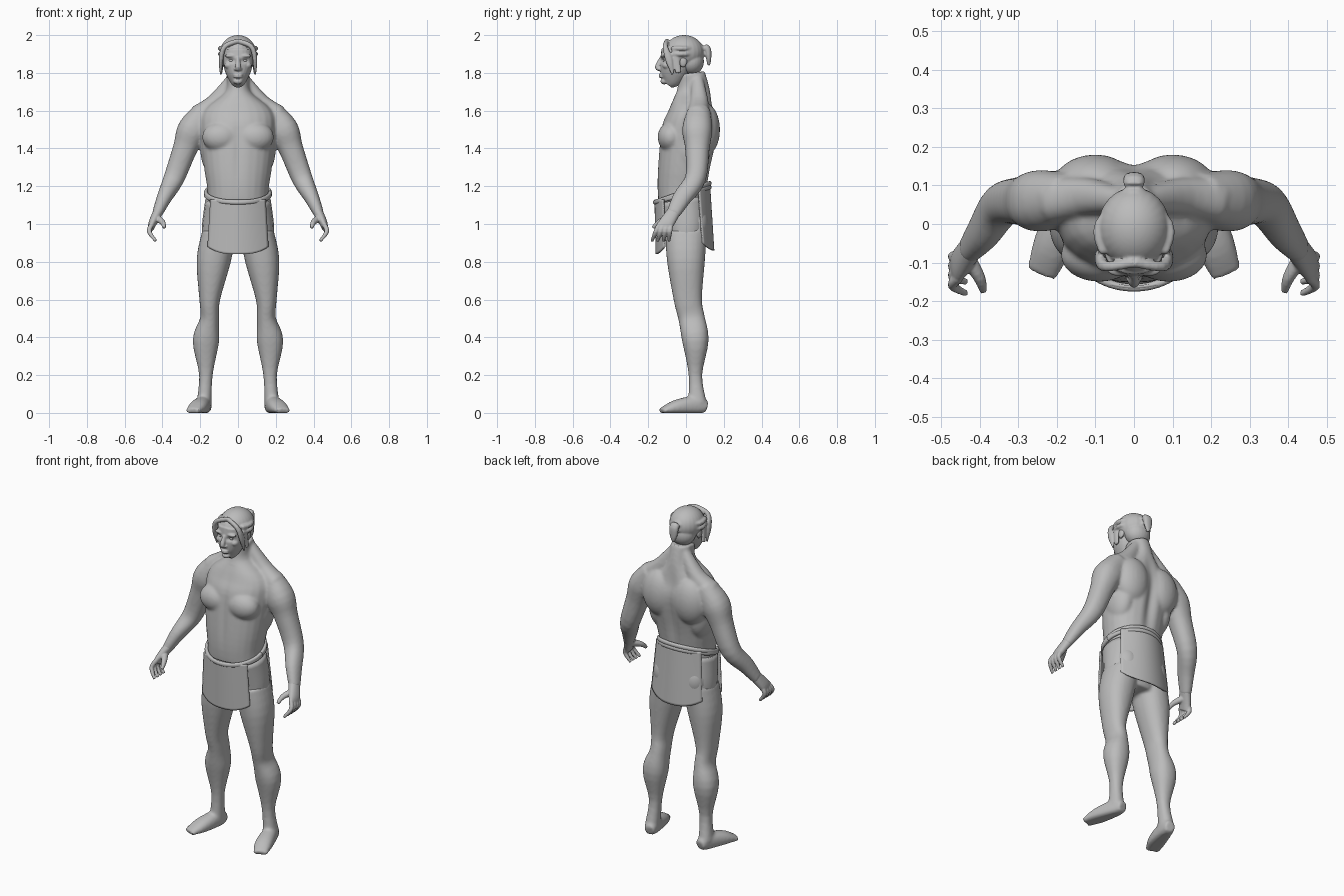
import bpy, bmesh, math
from mathutils import Vector, Matrix

cube = bpy.data.objects.get("Cube")
if cube:
    bpy.data.objects.remove(cube, do_unlink=True)

shade = (.5, .5, .5, 1)
grey = bpy.data.materials.new("plain_grey")
grey.use_nodes = True
grey.diffuse_color = shade
grey.node_tree.nodes["Principled BSDF"].inputs["Base Color"].default_value = shade

SIDES = {"left": 1, "right": -1}
FORWARD, UP = Vector((0, 1, 0)), Vector((0, 0, 1))
RING, STEPS = 24, 4


def rounded(value):
    """Slightly squared circle coordinate."""
    return math.copysign(abs(value) ** .9, value)


def refine(stations):
    """Smooth spline through stations of position and two radii."""
    rows = [Vector((*st[:4], st[-1])) for st in stations]
    rows = [rows[0], *rows, rows[-1]]
    result = []
    for before, start, end, after in zip(rows, rows[1:], rows[2:], rows[3:]):
        for step in range(STEPS):
            t = step / STEPS
            bend = (end - before) * (1 - t) - (after - start) * t
            ease = t * t * (3 - 2 * t)
            result.append(start.lerp(end, ease) + bend * (t * (1 - t) / 2))
    return result + [rows[-1]]


def tube(bm, stations, side=1, across=FORWARD):
    """Loft elliptical rings along (x, y, z, radius, second radius)."""
    rows = refine(stations)
    centres = [Vector((row[0] * side, row[1], row[2])) for row in rows]
    last = len(rows) - 1
    rings, faces = [], []
    for i, (row, centre) in enumerate(zip(rows, centres)):
        along = (centres[min(i + 1, last)] - centres[max(i - 1, 0)]).normalized()
        wide = along.cross(across).normalized()
        deep = wide.cross(along).normalized()
        angles = [math.tau * k / RING for k in range(RING)]
        rings.append([bm.verts.new(centre + wide * row[3] * rounded(math.cos(angle))
                                   + deep * row[4] * rounded(math.sin(angle)))
                      for angle in angles])
    for low, high in zip(rings, rings[1:]):
        for k in range(RING):
            faces.append(bm.faces.new((low[k - 1], low[k], high[k], high[k - 1])))
    faces += [bm.faces.new(rings[0]), bm.faces.new(rings[-1])]
    bmesh.ops.recalc_face_normals(bm, faces=faces)


def ball(bm, centre, radii, side=1):
    x, y, z = centre
    matrix = Matrix.Translation((x * side, y, z)) @ Matrix.Diagonal((*radii, 1))
    bmesh.ops.create_uvsphere(bm, u_segments=RING, v_segments=RING, radius=1, matrix=matrix)


def finish(bm, name, voxel=None, smooth=3, sculpt=None, thickness=None):
    """Make an object, optionally fused, sculpted by a rule or thickened."""
    mesh = bpy.data.meshes.new(name)
    bm.to_mesh(mesh)
    bm.free()
    obj = bpy.data.objects.new(name, mesh)
    bpy.context.collection.objects.link(obj)
    if voxel:
        fuse = obj.modifiers.new("fuse", "REMESH")
        fuse.mode, fuse.voxel_size = "VOXEL", voxel
        soften = obj.modifiers.new("soften", "SMOOTH")
        soften.factor, soften.iterations = .5, smooth
        graph = bpy.context.evaluated_depsgraph_get()
        mesh = bpy.data.meshes.new_from_object(obj.evaluated_get(graph))
        obj.modifiers.clear()
        obj.data = mesh
    if sculpt:
        for vertex in mesh.vertices:
            sculpt(vertex.co)
    if thickness:
        cloth = obj.modifiers.new("thickness", "SOLIDIFY")
        cloth.thickness, cloth.offset = thickness, 0
    mesh.materials.clear()
    mesh.materials.append(grey)
    mesh.shade_smooth()


def bump(distance, width):
    return math.exp(-(distance / width) ** 2)


# Body: torso, shoulders, arms, legs and feet fused together
body = bmesh.new()
tube(body, [(0, .01, .86, .1, .08), (0, 0, 1, .18, .12), (0, -.02, 1.15, .16, .13),
            (0, -.01, 1.3, .18, .14), (0, .02, 1.5, .2, .15), (0, .03, 1.6, .18, .12),
            (0, .04, 1.7, .07, .09), (0, .03, 1.8, .06, .07)])
leg = [(.1, 0, .95, .09, .11), (.13, 0, .8, .09, .1), (.15, .01, .6, .055, .075),
       (.15, .03, .5, .05, .07), (.17, .05, .38, .07), (.17, .05, .2, .036), (.18, .06, .05, .04, .05)]
foot = [(.17, .11, .03, .03), (.18, .06, .04, .04, .05), (.21, -.05, .03, .05, .04),
        (.24, -.13, .01, .04, .015)]
arm = [(.17, .07, 1.6, .06), (.24, .06, 1.5, .08), (.28, .06, 1.4, .065), (.34, .05, 1.24, .055),
       (.39, -.02, 1.14, .04, .05), (.43, -.07, 1.05, .027, .036)]
neck_muscle = [(.03, .06, 1.77, .03), (.12, .07, 1.64, .05), (.21, .06, 1.57, .06)]
for side in SIDES.values():
    for limb in (leg, arm, neck_muscle):
        tube(body, limb, side)
    tube(body, foot, side, UP)
    # chest, shoulder blade, flank and buttock
    ball(body, (.09, -.08, 1.46), (.1, .07, .08), side)
    ball(body, (.1, .1, 1.5), (.11, .08, .14), side)
    ball(body, (.13, .03, 1.4), (.07, .1, .14), side)
    ball(body, (.09, .05, 1), (.08, .07, .1), side)
for vertex in body.verts:
    vertex.co.z = max(vertex.co.z, 0)


def furrow_body(co):
    """Groove along the spine and down the breastbone."""
    fade = bump(co.z - 1.4, .2)
    if co.y > .06:
        co.y -= .02 * fade * bump(co.x, .03)
    elif co.y < -.06:
        co.y += .007 * fade * bump(co.x, .02)


finish(body, "body", voxel=.008, smooth=8, sculpt=furrow_body)

# Hands: palm, four curled fingers and a thumb
for label, side in SIDES.items():
    hand = bmesh.new()
    tube(hand, [(.42, -.06, 1.07, .027, .035), (.45, -.1, 1.01, .022, .04),
                (.46, -.12, .98, .016, .04)], side)
    for finger in range(4):
        root, tip = -.14 + .02 * finger, -.18 + .03 * finger
        tube(hand, [(.455, root, 1, .013), (.47, (root + tip) / 2, .96, .012),
                    (.435, tip, .91, .008)], side)
    tube(hand, [(.43, -.09, 1.03, .02), (.4, -.14, 1.01, .015), (.39, -.175, .98, .009)], side)
    finish(hand, label + "_hand", voxel=.004)

# Head: skull, jaw, nose, lips and chin
head = bmesh.new()
ball(head, (0, -.02, 1.9), (.085, .11, .09))
tube(head, [(0, -.05, 1.92, .08), (0, -.06, 1.83, .075, .08), (0, -.08, 1.77, .05, .06),
            (0, -.1, 1.74, .025, .03)])
tube(head, [(0, -.13, 1.88, .01), (0, -.15, 1.83, .015), (0, -.13, 1.82, .014, .01)])
for height in (1.78, 1.79):
    ball(head, (0, -.127, height), (.026, .018, .007))
ball(head, (0, -.115, 1.755), (.025, .02, .016))
for side in SIDES.values():
    # brow, cheekbone, nostril and ear
    ball(head, (.035, -.12, 1.89), (.035, .015, .01), side)
    ball(head, (.05, -.1, 1.84), (.022, .025, .02), side)
    ball(head, (.012, -.14, 1.82), (.01, .01, .008), side)
    ball(head, (.08, -.015, 1.86), (.01, .02, .03), side)


def hollow_eyes(co):
    if co.y < -.07:
        co.y += .012 * bump(abs(co.x) - .035, .02) * bump(co.z - 1.865, .011)


finish(head, "head", voxel=.004, sculpt=hollow_eyes)
eyes = bmesh.new()
for side in SIDES.values():
    ball(eyes, (.035, -.11, 1.865), (.014, .013, .009), side)
finish(eyes, "eyes")

# Hair: cap, swept locks, strands gathered at the back and a tied tail
hair = bmesh.new()
ball(hair, (0, -.01, 1.91), (.094, .105, .09))
ball(hair, (0, .03, 1.86), (.075, .065, .07))
for side in SIDES.values():
    tube(hair, [(0, -.1, 1.97, .012), (.07, -.11, 1.94, .013), (.09, -.09, 1.87, .012, .02),
                (.09, -.07, 1.79, .005)], side)
    tube(hair, [(.08, -.06, 1.94, .012, .02), (.09, -.04, 1.8, .008, .015)], side)
    for height in (1.9, 1.93):
        tube(hair, [(.08, -.07, height, .012), (.09, 0, height, .012), (0, .1, height, .012)], side, UP)
tube(hair, [(0, .07, 1.93, .02), (0, .11, 1.93, .028, .02), (0, .12, 1.88, .024, .014),
            (0, .12, 1.84, .008)])
finish(hair, "hair", voxel=.005)

# Waist cloth: short wrap around the hips
wrap = bmesh.new()
tube(wrap, [(0, 0, .93, .19, .115), (0, 0, 1, .19, .125), (0, -.02, 1.13, .173, .138)])
finish(wrap, "waist_cloth")

# Rope belt: two strands that part and rise toward the back
belt = bmesh.new()
for lift in (0, .02):
    loop = []
    for k in range(RING + 1):
        angle = math.tau * k / RING
        back = math.sin(angle)
        loop.append((.17 * math.cos(angle), .145 * back - .02,
                     1.155 + .04 * back + lift * (1 + back) / 2, .01, .012))
    tube(belt, loop, across=UP)
finish(belt, "belt")


def flap(name, top, bottom, half_widths, depths, curve):
    """Hanging curved cloth panel with a rounded lower edge."""
    bm = bmesh.new()
    bmesh.ops.create_grid(bm, x_segments=RING, y_segments=RING, size=1)
    for vertex in bm.verts:
        u, drop = vertex.co.x, (1 - vertex.co.y) / 2
        low = bottom + .04 * abs(u) ** 3
        vertex.co = (u * (half_widths[0] * (1 - drop) + half_widths[1] * drop),
                     depths[0] * (1 - drop) + depths[1] * drop + curve * u * u,
                     top + (low - top) * drop)
    finish(bm, name, thickness=.008)


flap("front_flap", 1.13, .84, (.145, .16), (-.163, -.157), .045)
flap("back_flap", 1.19, .86, (.15, .17), (.125, .146), -.06)
